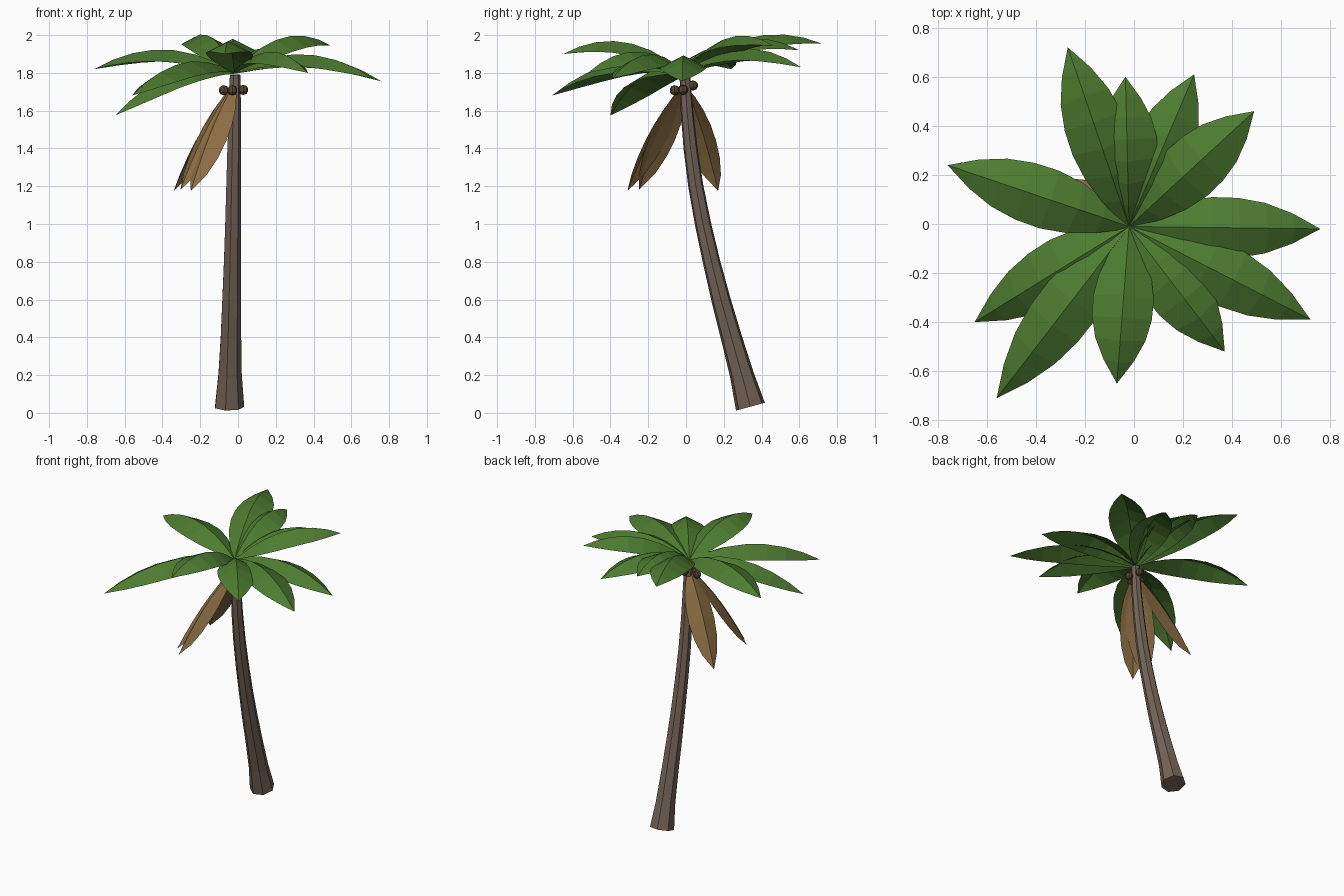
import bpy, bmesh, math
from mathutils import Vector

if "Cube" in bpy.data.objects:
    bpy.data.objects.remove(bpy.data.objects["Cube"])


def material(name, rgb):
    m = bpy.data.materials.new(name)
    m.diffuse_color = (*rgb, 1)
    m.use_nodes = True
    m.node_tree.nodes["Principled BSDF"].inputs["Base Color"].default_value = m.diffuse_color
    return m


BARK = material("bark", (0.17, 0.125, 0.095))
GREEN = material("leaf_green", (0.075, 0.20, 0.03))
DRY = material("dry_leaf", (0.25, 0.15, 0.055))
NUT = material("nut_brown", (0.10, 0.06, 0.03))


def finish(name, bm, mat):
    me = bpy.data.meshes.new(name)
    bm.to_mesh(me)
    bm.free()
    me.materials.append(mat)
    ob = bpy.data.objects.new(name, me)
    bpy.context.collection.objects.link(ob)
    return ob


def tangents(pts):
    n = len(pts) - 1
    return [(pts[min(i + 1, n)] - pts[max(i - 1, 0)]).normalized() for i in range(n + 1)]


# Curved, tapering trunk: x, y, z, radius
path = [(-.048, .341, .033, .081), (-.045, .296, .2, .065), (-.04, .24, .4, .057),
        (-.036, .185, .6, .052), (-.032, .135, .8, .047), (-.028, .09, 1.0, .044),
        (-.025, .052, 1.2, .041), (-.022, .024, 1.4, .038), (-.018, .005, 1.6, .034),
        (-.017, -.006, 1.79, .029)]
SIDES = 7
pts = [Vector(p[:3]) for p in path]
bm = bmesh.new()
rings = []
for c, t, p in zip(pts, tangents(pts), path):
    u = Vector((1, 0, 0))
    v = t.cross(u).normalized()
    rings.append([bm.verts.new(c + p[3] * (u * math.cos(a) + v * math.sin(a)))
                  for a in (math.tau * k / SIDES for k in range(SIDES))])
for a, b in zip(rings, rings[1:]):
    for k in range(SIDES):
        j = (k + 1) % SIDES
        bm.faces.new((a[k], a[j], b[j], b[k]))
bm.faces.new(rings[0][::-1])
bm.faces.new(rings[-1])
finish("trunk", bm, BARK)


# Folded leaf blade along an arched midrib
STEPS = (0, .14, .28, .43, .58, .73, .87, 1)


def leaf(name, base, tip, bow, widths, fold, mat):
    base, tip = Vector(base), Vector(tip)
    rib = [base.lerp(tip, t) + Vector((0, 0, bow * t * (1 - t))) for t in STEPS]
    flat = Vector((tip.x - base.x, tip.y - base.y, 0)).normalized()
    side = Vector((-flat.y, flat.x, 0))
    bm = bmesh.new()
    rows = []
    for p, t, w in zip(rib, tangents(rib), widths):
        up = t.cross(side).normalized()
        drop = up * (w * fold)
        rows.append([bm.verts.new(q) for q in (p + side * w - drop, p, p - side * w - drop)])
    for a, b in zip(rows, rows[1:]):
        for k in (0, 1):
            bm.faces.new((a[k], a[k + 1], b[k + 1], b[k]))
    bmesh.ops.remove_doubles(bm, verts=bm.verts, dist=.0005)
    finish(name, bm, mat)


# Green crown: leaf tips
tips = [(-.27, .72, 1.955), (-.035, .60, 1.92), (.245, .61, 1.83), (.49, .46, 1.945),
        (.76, -.02, 1.755), (.72, -.39, 1.77), (.37, -.52, 1.80), (-.07, -.65, 1.90),
        (-.56, -.71, 1.68), (-.65, -.40, 1.575), (-.76, .24, 1.82)]
green_widths = (.012, .07, .107, .124, .122, .103, .062, 0)
for i, tip in enumerate(tips):
    leaf(f"green_leaf_{i + 1}", (-.02, -.01, 1.802), tip, .45, green_widths, .5, GREEN)

# Dry leaves hanging beside the trunk
dry_widths = (.008, .045, .072, .088, .092, .082, .055, 0)
for i, tip in enumerate([(-.25, -.31, 1.175), (-.305, -.25, 1.18), (-.34, .17, 1.175)]):
    leaf(f"dry_leaf_{i + 1}", (-.02, -.01, 1.74), tip, .2, dry_widths, .4, DRY)

# Nuts clustered below the crown
for i, c in enumerate([(-.075, -.02, 1.708), (-.03, -.06, 1.708),
                       (.028, -.015, 1.71), (-.015, .037, 1.733)]):
    bm = bmesh.new()
    bmesh.ops.create_uvsphere(bm, u_segments=8, v_segments=5, radius=.027)
    bmesh.ops.translate(bm, verts=bm.verts, vec=c)
    finish(f"nut_{i + 1}", bm, NUT)
